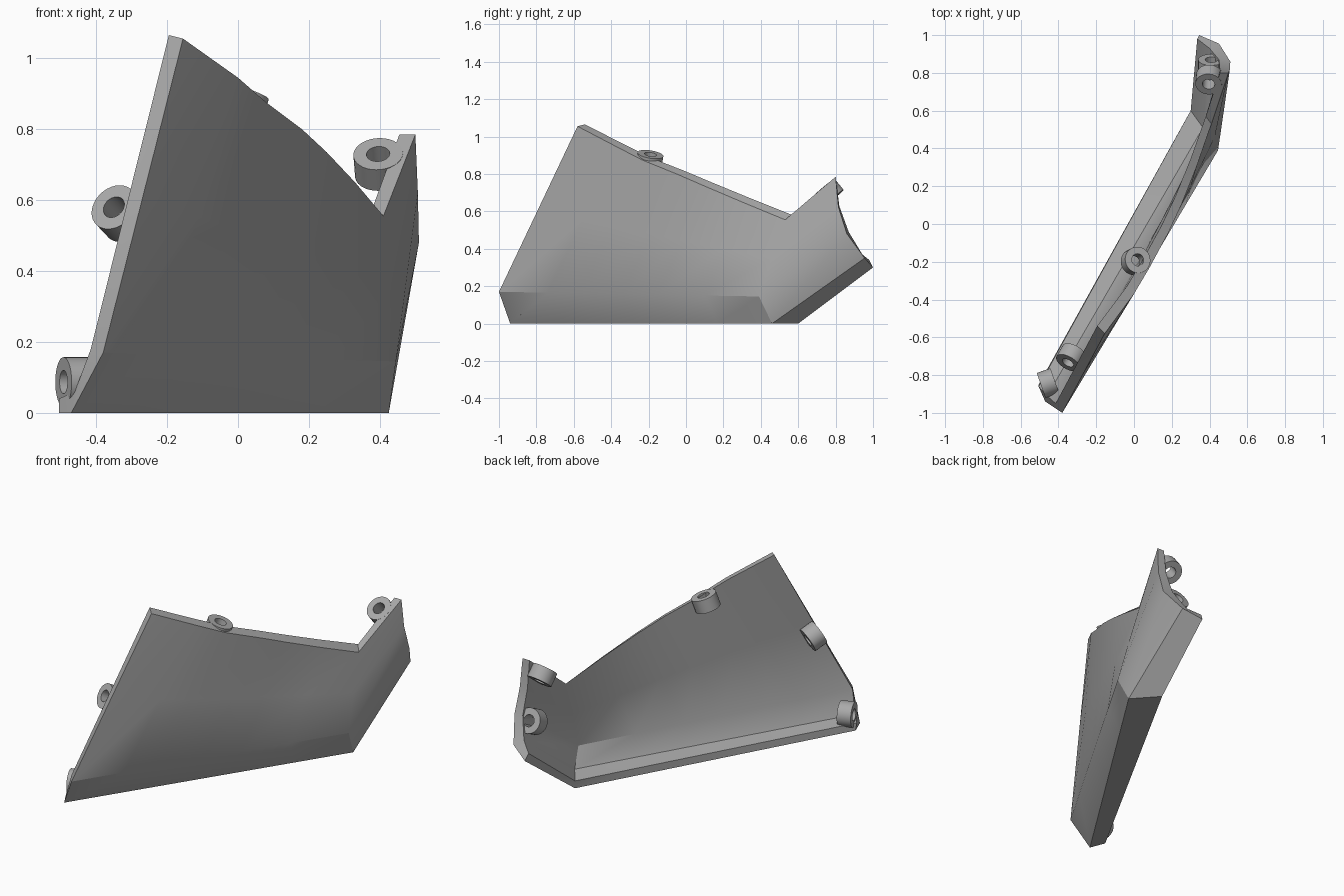
import bpy, bmesh, math
from mathutils import Vector as V

cube = bpy.data.objects.get("Cube")
if cube:
    bpy.data.objects.remove(cube)

grey = bpy.data.materials.new("plain_grey")
grey.use_nodes = True
colour = (0.4, 0.4, 0.4, 1)
grey.diffuse_color = colour
grey.node_tree.nodes["Principled BSDF"].inputs["Base Color"].default_value = colour


def finish(name, bm, angle=30):
    bmesh.ops.recalc_face_normals(bm, faces=bm.faces)
    mesh = bpy.data.meshes.new(name)
    bm.to_mesh(mesh)
    bm.free()
    mesh.materials.append(grey)
    obj = bpy.data.objects.new(name, mesh)
    bpy.context.collection.objects.link(obj)
    bpy.ops.object.select_all(action='DESELECT')
    obj.select_set(True)
    bpy.context.view_layer.objects.active = obj
    bpy.ops.object.shade_smooth_by_angle(angle=math.radians(angle))
    return obj


def section(bottom, ridge, top, in_top, in_ridge, step, lip, in_bottom, bow=V((0, 0, 0))):
    """Closed cross-section of the panel: up the outside, down the inside."""
    pts = [V(p) for p in (bottom, ridge, top, in_top, in_ridge, step, lip, in_bottom)]
    pts.insert(2, (pts[1] + pts[2]) / 2 + bow)
    pts.insert(5, (pts[4] + pts[5]) / 2 + bow)
    return pts


# Panel sections at the front end, the bend and the rear end
front = section((-.47, -.94, 0), (-.38, -1, .17), (-.155, -.58, 1.055),
                (-.195, -.54, 1.065), (-.415, -.95, .18), (-.46, -.91, .06),
                (-.505, -.86, .04), (-.505, -.85, 0))
bend = section((.425, .46, 0), (.445, .39, .145), (.41, .53, .555),
               (.38, .57, .58), (.39, .44, .165), (.365, .51, .06),
               (.3, .6, .043), (.3, .6, 0))
rear = section((.45, .955, .35), (.51, .86, .48), (.5, .8, .785),
               (.455, .8, .785), (.45, .87, .49), (.4, .93, .38),
               (.335, .98, .34), (.345, 1, .3), V((.002, -.015, -.01)))

# Curved upper rim between the front end and the bend
rim = [(0, -.37, .945), (.08, -.235, .875), (.18, -.05, .8), (.25, .1, .735), (.33, .3, .65)]
sections = [front]
for p in rim:
    p = V(p)
    t = (p.y - front[3].y) / (bend[3].y - front[3].y)
    s = [a.lerp(b, t) for a, b in zip(front, bend)]
    shift = p - s[3]
    for i, weight in ((3, 1), (4, 1), (2, .5), (5, .5)):
        s[i] += shift * weight
    sections.append(s)
sections += [bend, rear]

# Loft the panel and close both ends
bm = bmesh.new()
rings = [[bm.verts.new(p) for p in s] for s in sections]
n = len(front)
for a, b in zip(rings, rings[1:]):
    for i in range(n):
        j = (i + 1) % n
        bm.faces.new((a[i], a[j], b[j], b[i]))
for ring in (rings[0], rings[-1]):
    for quad in ((2, 3, 4, 5), (1, 2, 5, 6), (0, 1, 6, 7), (0, 7, 8, 9)):
        bm.faces.new([ring[i] for i in quad])
finish("curved_panel", bm)


def boss(name, face_centre, axis, radius=.07, hole=.033, length=.077, sides=32):
    """Hollow mounting ring whose open face looks along axis."""
    axis = V(axis).normalized()
    turn = axis.to_track_quat('Z', 'Y')
    bm = bmesh.new()
    rings = []
    for r, z in ((radius, 0), (radius, -length), (hole, -length), (hole, 0)):
        rings.append([bm.verts.new(V(face_centre) + turn @ V((
            r * math.cos(k * math.tau / sides), r * math.sin(k * math.tau / sides), z)))
            for k in range(sides)])
    for a, b in zip(rings, rings[1:] + rings[:1]):
        for k in range(sides):
            m = (k + 1) % sides
            bm.faces.new((a[k], a[m], b[m], b[k]))
    return finish(name, bm)


# Mounting rings along the inner side
boss("front_low_ring", (-.492, -.855, .087), (-.94, -.33, 0))
boss("front_high_ring", (-.35, -.735, .58), (-.445, -.765, .474))
boss("top_ring", (.02, -.19, .905), (.3, .15, .94))
boss("notch_ring", (.395, .74, .73), (-.06, -.62, .75))
boss("rear_ring", (.41, .87, .47), (0, .9, .43))
